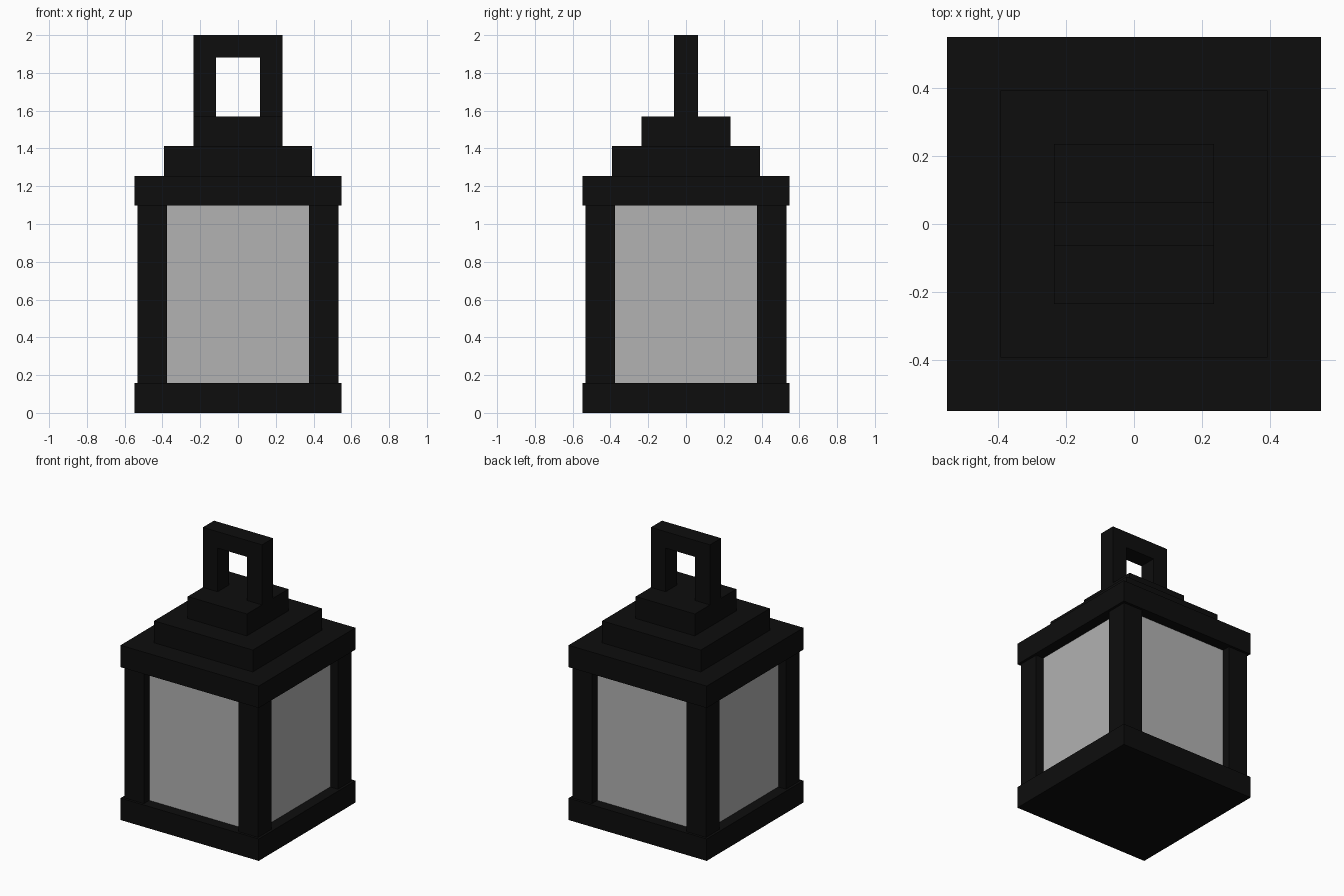
import bpy

if "Cube" in bpy.data.objects:
    bpy.data.objects.remove(bpy.data.objects["Cube"])


def material(name, colour):
    m = bpy.data.materials.new(name)
    m.diffuse_color = (*colour, 1.0)
    m.use_nodes = True
    m.node_tree.nodes["Principled BSDF"].inputs["Base Color"].default_value = m.diffuse_color
    return m


BLACK = material("black_metal", (0.004, 0.004, 0.004))
GREY = material("grey_glass", (0.445, 0.445, 0.445))


def box(name, lo, hi, mat):
    """Axis-aligned box between two corners."""
    bpy.ops.mesh.primitive_cube_add(size=1)
    ob = bpy.context.object
    ob.name = name
    ob.location = [(a + b) / 2 for a, b in zip(lo, hi)]
    ob.scale = [b - a for a, b in zip(lo, hi)]
    bpy.ops.object.transform_apply(location=True, rotation=False, scale=True)
    ob.data.materials.append(mat)
    return ob


def slab(name, half, z0, z1, mat=BLACK):
    """Square block centred on the vertical axis."""
    return box(name, (-half, -half, z0), (half, half, z1), mat)


# Base and stepped roof
slab("base", 0.549, 0.0, 0.157)
slab("roof_lower", 0.549, 1.098, 1.255)
slab("roof_middle", 0.392, 1.255, 1.412)
slab("roof_upper", 0.235, 1.412, 1.569)

# Glass body, recessed behind the posts
slab("glass", 0.47, 0.157, 1.098, GREY)

# Corner posts
for sx in (-1, 1):
    for sy in (-1, 1):
        xs = sorted((sx * 0.376, sx * 0.531))
        ys = sorted((sy * 0.376, sy * 0.531))
        box("corner_post", (xs[0], ys[0], 0.157), (xs[1], ys[1], 1.098), BLACK)

# Handle: two uprights and a top bar
for s in (-1, 1):
    xs = sorted((s * 0.117, s * 0.235))
    box("handle_upright", (xs[0], -0.063, 1.569), (xs[1], 0.063, 1.882), BLACK)
box("handle_bar", (-0.235, -0.063, 1.882), (0.235, 0.063, 2.0), BLACK)
